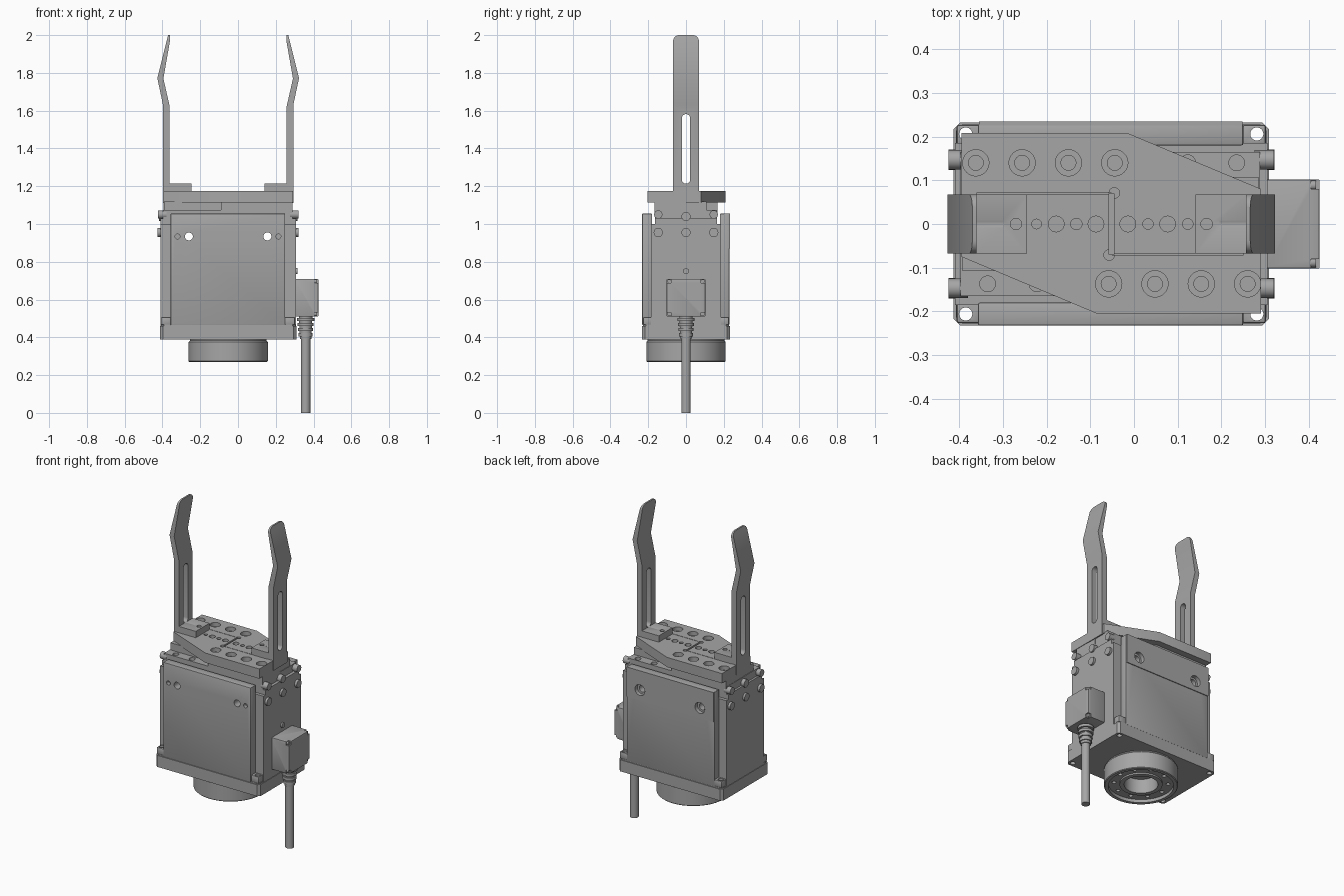
import bpy, bmesh, math
from mathutils import Matrix, Vector

if "Cube" in bpy.data.objects:
    bpy.data.objects.remove(bpy.data.objects["Cube"])

CX = -0.052  # centre of the housing in x
grey = bpy.data.materials.new("machined_grey")
grey.use_nodes = True
grey.diffuse_color = (0.38, 0.38, 0.38, 1)
grey.node_tree.nodes["Principled BSDF"].inputs["Base Color"].default_value = (0.38, 0.38, 0.38, 1)


def mirror(x):
    return 2 * CX - x


def finish(name, bm):
    bmesh.ops.recalc_face_normals(bm, faces=bm.faces)
    mesh = bpy.data.meshes.new(name)
    bm.to_mesh(mesh)
    bm.free()
    mesh.materials.append(grey)
    obj = bpy.data.objects.new(name, mesh)
    bpy.context.collection.objects.link(obj)
    return obj


def box(name, x, y, z, bevel=0):
    bm = bmesh.new()
    bmesh.ops.create_cube(bm, size=1)
    for v in bm.verts:
        v.co = [r[0] + (c + 0.5) * (r[1] - r[0]) for r, c in zip((x, y, z), v.co)]
    if bevel:
        bmesh.ops.bevel(bm, geom=bm.edges[:], offset=bevel, segments=2, profile=0.5, affect='EDGES')
    return finish(name, bm)


def cyl(name, centre, r, depth, axis='Z', r2=None, sides=32):
    rot = {'X': Matrix.Rotation(math.pi / 2, 4, 'Y'),
           'Y': Matrix.Rotation(math.pi / 2, 4, 'X'), 'Z': Matrix()}[axis]
    bm = bmesh.new()
    bmesh.ops.create_cone(bm, cap_ends=True, segments=sides, radius1=r, radius2=r2 or r,
                          depth=depth, matrix=Matrix.Translation(centre) @ rot)
    return finish(name, bm)


def prism(name, pts, axis, lo, hi):
    """Extrude a 2D outline along an axis."""
    put = {'X': lambda a, b, t: (t, a, b), 'Y': lambda a, b, t: (a, t, b),
           'Z': lambda a, b, t: (a, b, t)}[axis]
    bm = bmesh.new()
    face = bm.faces.new([bm.verts.new(put(a, b, lo)) for a, b in pts])
    ext = bmesh.ops.extrude_face_region(bm, geom=[face])
    move = Vector(put(0, 0, hi - lo))
    bmesh.ops.translate(bm, vec=move, verts=[v for v in ext["geom"] if isinstance(v, bmesh.types.BMVert)])
    return finish(name, bm)


def lathe(name, pts, x):
    bm = bmesh.new()
    vs = [bm.verts.new((x + r, 0, z)) for r, z in pts]
    es = [bm.edges.new(p) for p in zip(vs, vs[1:])]
    bmesh.ops.spin(bm, geom=vs + es, cent=(x, 0, 0), axis=(0, 0, 1), angle=2 * math.pi, steps=64)
    bmesh.ops.remove_doubles(bm, verts=bm.verts, dist=1e-5)
    return finish(name, bm)


def cut(targets, cutters, operation='DIFFERENCE'):
    """Apply each cutter to each target, then remove the cutters."""
    for obj in targets:
        for c in cutters:
            m = obj.modifiers.new("cut", 'BOOLEAN')
            m.object, m.operation, m.solver = c, operation, 'EXACT'
        bpy.context.view_layer.update()
        done = bpy.data.meshes.new_from_object(obj.evaluated_get(bpy.context.evaluated_depsgraph_get()))
        obj.modifiers.clear()
        obj.data = done
    for c in cutters:
        bpy.data.objects.remove(c)


# base plate with chamfered corners, and corner posts
bx, by, ch = 0.361, 0.232, 0.015
outline = [(CX + sx * a, sy * b) for sx, sy, flip in ((1, 1, 0), (-1, 1, 1), (-1, -1, 0), (1, -1, 1))
           for a, b in ([(bx, by - ch), (bx - ch, by)][::-1 if flip else 1])]
base = prism("base_plate", outline, 'Z', 0.388, 0.46)
seam = prism("base_seam", [(CX + (x - CX) * 0.985, y * 0.98) for x, y in outline], 'Z', 0.455, 0.468)
corners = [(sx, sy) for sx in (-1, 1) for sy in (-1, 1)]
posts = []
for sx, sy in corners:
    xs = sorted((CX + sx * 0.3, CX + sx * 0.354))
    ys = sorted((sy * 0.18, sy * 0.227))
    posts.append(box("corner_post", xs, ys, (0.465, 0.508), 0.006))
cut([base, seam] + posts,
    [cyl("cutter", (CX + sx * 0.333, sy * 0.206, 0.45), 0.015, 0.3) for sx, sy in corners])

# housing core and the two cover panels
half = [(0.185, 0.46), (0.185, 1.0), (0.165, 1.0), (0.165, 1.03)]
core = prism("housing_core", half + [(-y, z) for y, z in half[::-1]], 'X', -0.41, 0.306)
front = box("front_panel", (-0.357, 0.25), (-0.232, -0.18), (0.464, 1.055), 0.004)
back = box("back_panel", (-0.357, 0.25), (0.18, 0.229), (0.464, 1.055), 0.004)
strip = box("back_panel_strip", (-0.355, 0.248), (0.2, 0.234), (0.87, 1.055))
bolts = (-0.26, 0.156)
cut([core, front, back, strip], [cyl("cutter", (x, 0, 0.934), 0.021, 0.6, 'Y') for x in bolts])
cut([back, strip], [cyl("cutter", (x, 0.23, 0.934), 0.034, 0.04, 'Y') for x in bolts])
cut([front], [cyl("cutter", (x, -0.23, 0.934), 0.013, 0.04, 'Y') for x in (-0.32, 0.214)])

# plugs on both end faces
for sx in (-1, 1):
    for y, z, out in ((0.147, 1.005, 0.368), (-0.147, 1.005, 0.368), (0, 0.955, 0.366)):
        cyl("end_plug", (CX + sx * (out - 0.02), y, z - 0.05 * (y != 0)), 0.024, 0.05, 'X')
    cyl("end_plug_top", (CX + sx * 0.345, 0, 1.04), 0.024, 0.045, 'X')
    for y in (-0.147, 0.147):
        cyl("rail_screw", (CX + sx * 0.35, y, 1.05), 0.022, 0.045, 'X')
cyl("status_light", (0.305, 0, 0.75), 0.016, 0.02, 'X')

# jaw carriage under the top plate
carriage = box("jaw_carriage", (-0.397, 0.288), (-0.165, 0.165), (1.02, 1.075))
cut([carriage], [cyl("cutter", (x, y, 1.075), 0.018, 0.04)
                 for x, y in ((0.123, 0.14), (0.235, 0.14), (-0.335, -0.137), (-0.222, -0.137))])
box("jaw_neck", (-0.393, 0.285), (-0.108, 0.108), (1.06, 1.12))
box("front_jaw_block", (-0.09, 0.288), (-0.167, 0), (1.04, 1.118))
box("back_jaw_block", (-0.395, -0.015), (0, 0.167), (1.04, 1.118))

# top plate, cut from both sides by a diagonal
plate = prism("top_plate", [(-0.395, -0.075), (-0.085, -0.205), (0.291, -0.205),
                            (0.291, 0.08), (-0.015, 0.208), (-0.395, 0.208)], 'Z', 1.114, 1.175)
spots = [(-0.362 + 0.106 * i, 0.14) for i in range(4)] + [(-0.058 + 0.106 * i, -0.137) for i in range(4)]
cut([plate], [cyl("cutter", (x, y, 1.175), 0.03, 0.05) for x, y in spots])
cut([plate], [cyl("cutter", (x, y, 1.16), 0.017, 0.07) for x, y in spots])
row = [(-0.223, 0.011), (-0.178, 0.018), (-0.132, 0.013), (-0.087, 0.018), (-0.014, 0.018),
       (0.032, 0.012), (0.077, 0.018), (0.123, 0.012)]
cut([plate], [cyl("cutter", (x, 0, 1.175), r, 0.05, sides=24) for x, r in row])

# parting line between the two jaws
cut([plate], [box("cutter", (-0.36, -0.052), (0.068, 0.071), (1.15, 1.2)),
              box("cutter", (-0.05, 0.25), (-0.071, -0.068), (1.15, 1.2)),
              box("cutter", (-0.057, -0.046), (-0.07, 0.07), (1.14, 1.2)),
              cyl("cutter", (-0.045, 0.071, 1.175), 0.012, 0.04),
              cyl("cutter", (-0.057, -0.071, 1.175), 0.012, 0.04)])

# bent gripper fingers with a long slot and rounded tip
profile = [(-0.245, 1.174), (-0.245, 1.215), (-0.362, 1.215), (-0.362, 1.625), (-0.395, 1.77),
           (-0.36, 1.97), (-0.36, 2), (-0.37, 2), (-0.427, 1.772), (-0.397, 1.63),
           (-0.397, 1.112), (-0.38, 1.112), (-0.38, 1.174)]
w, rad = 0.068, 0.03
arc = [(w - rad + rad * math.cos(i * math.pi / 12), 2 - rad + rad * math.sin(i * math.pi / 12))
       for i in range(7)]
blank = [(w, 1)] + arc + [(-y, z) for y, z in arc[::-1]] + [(-w, 1)]
for side, flip in (("right", lambda x: x), ("left", mirror)):
    finger = prism(side + "_finger", [(flip(x), z) for x, z in profile], 'Y', -0.08, 0.08)
    cut([finger], [prism("cutter", blank, 'X', -0.6, 0.6)], 'INTERSECT')
    slot = [(0.022 * math.cos(a), (1.56 if i < 13 else 1.235) + 0.022 * math.sin(a))
            for i in range(26) for a in [(i if i < 13 else i - 1) * math.pi / 12]]
    xs = sorted((flip(-0.45), flip(-0.3)))
    cut([finger], [prism("cutter", slot, 'X', *xs),
                   cyl("cutter", (flip(-0.27), 0, 1.21), 0.013, 0.05)])

# cable connector box with notched corners
conn = box("connector_box", (0.3, 0.425), (-0.102, 0.102), (0.51, 0.71), 0.004)
lid_corners = [(y, z) for y in (-0.098, 0.098) for z in (0.514, 0.706)]
cut([conn], [box("cutter", (0.405, 0.45), (y - 0.018, y + 0.018), (z - 0.018, z + 0.018))
             for y, z in lid_corners])
for y, z in lid_corners:
    cyl("lid_screw", (0.407, y * 0.9, 0.61 + (z - 0.61) * 0.9), 0.011, 0.018, 'X', sides=16)

# ribbed strain relief and cable
cyl("strain_relief", (0.358, 0, 0.455), 0.03, 0.13, r2=0.036)
for i in range(4):
    cyl("relief_rib", (0.358, 0, 0.495 - 0.027 * i), 0.046 - 0.003 * i, 0.017)
cyl("cable", (0.358, 0, 0.21), 0.025, 0.42)

# round mounting flange underneath
flange = lathe("mounting_flange", [(0, 0.39), (0.203, 0.39), (0.203, 0.382), (0.21, 0.375), (0.21, 0.274),
                                   (0.206, 0.27), (0.186, 0.27), (0.186, 0.29), (0.122, 0.29),
                                   (0.122, 0.28), (0.096, 0.28), (0.096, 0.37), (0, 0.37)], CX)
ring = [i * math.pi / 5 for i in range(10)]
cut([flange], [cyl("cutter", (CX + 0.154 * math.cos(a), 0.154 * math.sin(a), 0.29), 0.012, 0.05, sides=16)
               for a in ring])

# smooth round surfaces, keep hard edges
for obj in bpy.context.view_layer.objects:
    obj.select_set(obj.type == 'MESH')
bpy.context.view_layer.objects.active = flange
bpy.ops.object.shade_smooth_by_angle(angle=math.radians(30))
